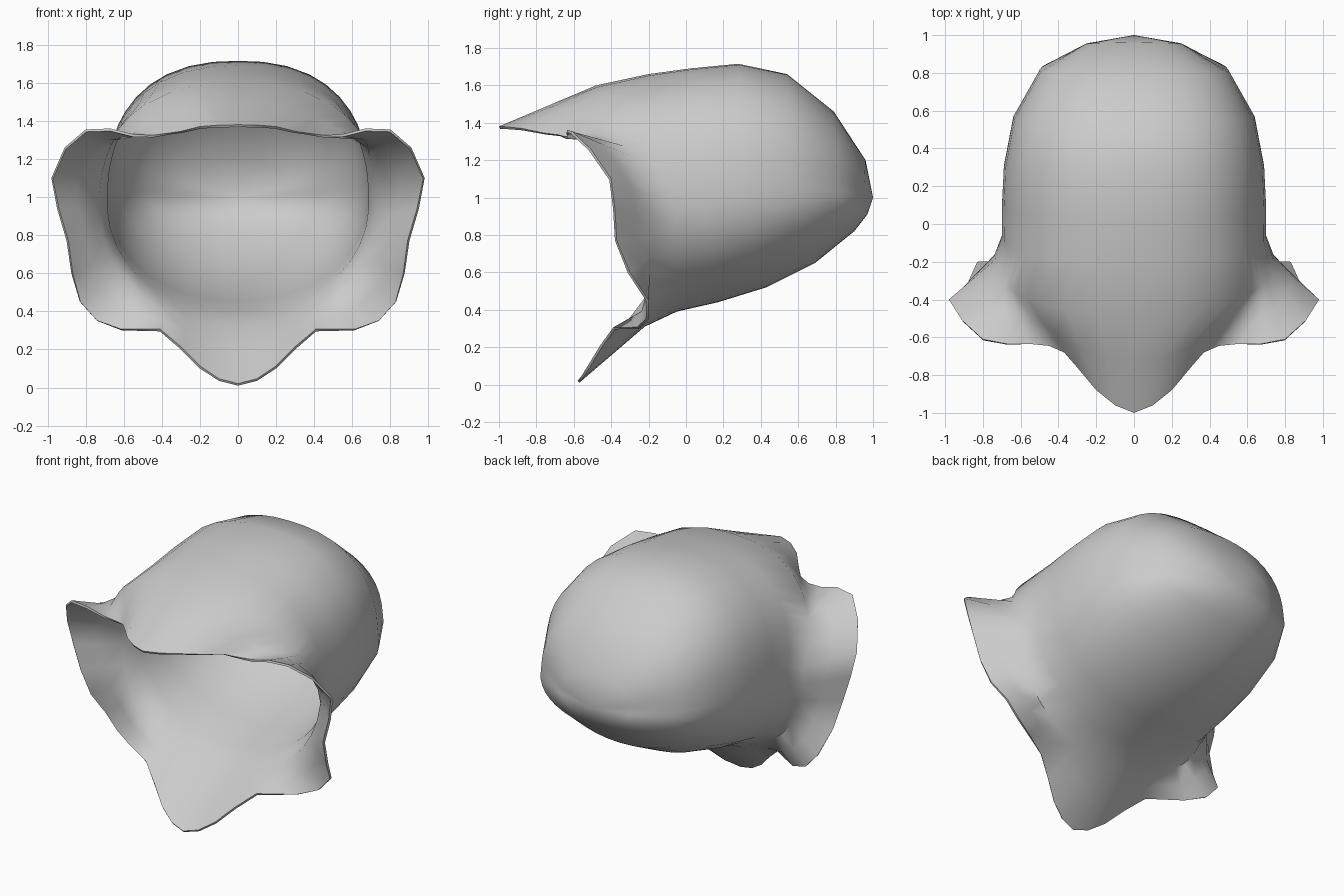
import bpy, bmesh
from math import atan2, sin, cos, pi
from mathutils import Vector

if "Cube" in bpy.data.objects:
    bpy.data.objects.remove(bpy.data.objects["Cube"])

# Front rim of the hood, right half: brim tip -> brim corner -> side flare -> chin tip
RIM = [Vector(p) for p in [
    (0, -1, 1.38), (.1, -.96, 1.378), (.2, -.88, 1.37), (.3, -.76, 1.345),
    (.37, -.68, 1.335), (.45, -.645, 1.325), (.55, -.635, 1.33), (.67, -.635, 1.36),
    (.8, -.61, 1.355), (.91, -.51, 1.26), (.98, -.4, 1.1), (.95, -.38, .94),
    (.9, -.37, .77), (.875, -.3, .6), (.83, -.2, .45), (.74, -.2, .35),
    (.61, -.25, .3), (.41, -.38, .295), (.3, -.45, .2), (.2, -.51, .1),
    (.1, -.55, .035), (0, -.57, .01)]]
N = len(RIM) - 1

# Shell sections: side x, y, z | top y, z | bottom y, z
SECTIONS = [
    (.74, -.16, .95, -.48, 1.60, -.22, .31),
    (.70, -.06, .97, -.20, 1.66, -.05, .39),
    (.70, .10, 1.00, .02, 1.69, .17, .44),
    (.69, .30, 1.03, .28, 1.715, .43, .52),
    (.64, .56, 1.06, .54, 1.66, .69, .65),
    (.50, .81, 1.05, .79, 1.46, .90, .82),
    (.26, .95, 1.03, .96, 1.20, .97, .91)]


def section_ring(s, even):
    """Half ring; angles follow the rim near the front and even out to the back."""
    xs, ys, zs, yt, zt, yb, zb = s
    ring = []
    for j, r in enumerate(RIM):
        a = atan2(r.x, r.z - 1.0) * (1 - even) + pi * j / N * even
        up = cos(a) > 0
        n = 2.4 if up else 2.1
        ye, ze = (yt, zt) if up else (yb, zb)
        # superellipse radius along this direction
        k = (abs(sin(a)) ** n + abs(cos(a)) ** n) ** (-1 / n)
        c = abs(cos(a)) * k
        x = 0 if j in (0, N) else xs * sin(a) * k
        ring.append(Vector((x, ys + (ye - ys) * c, zs + (ze - zs) * c)))
    return ring


rings = [section_ring(s, min(1, .1 + .18 * i)) for i, s in enumerate(SECTIONS)]
flare = [r.lerp(a, .52) for r, a in zip(RIM, rings[0])]
rings = [RIM, flare] + rings

# Loft the rings all the way round, mirrored in x, closing at the back
bm = bmesh.new()
loops = []
for ring in rings:
    full = ring + [Vector((-p.x, p.y, p.z)) for p in ring[-2:0:-1]]
    loops.append([bm.verts.new(p) for p in full])
pole = bm.verts.new((0, 1, 1.0))
M = 2 * N
for a, b in zip(loops, loops[1:]):
    for j in range(M):
        k = (j + 1) % M
        bm.faces.new((a[j], a[k], b[k], b[j]))
for j in range(M):
    bm.faces.new((loops[-1][j], loops[-1][(j + 1) % M], pole))
for f in bm.faces:
    f.smooth = True
mesh = bpy.data.meshes.new("hood_shell")
bm.to_mesh(mesh)
bm.free()
hood = bpy.data.objects.new("hood_shell", mesh)
bpy.context.collection.objects.link(hood)

# Thin wall
wall = hood.modifiers.new("wall", 'SOLIDIFY')
wall.thickness = .014
wall.offset = -1

bpy.context.view_layer.objects.active = hood
hood.select_set(True)
bpy.ops.object.modifier_apply(modifier="wall")
bpy.ops.object.shade_smooth_by_angle(angle=pi / 3)
